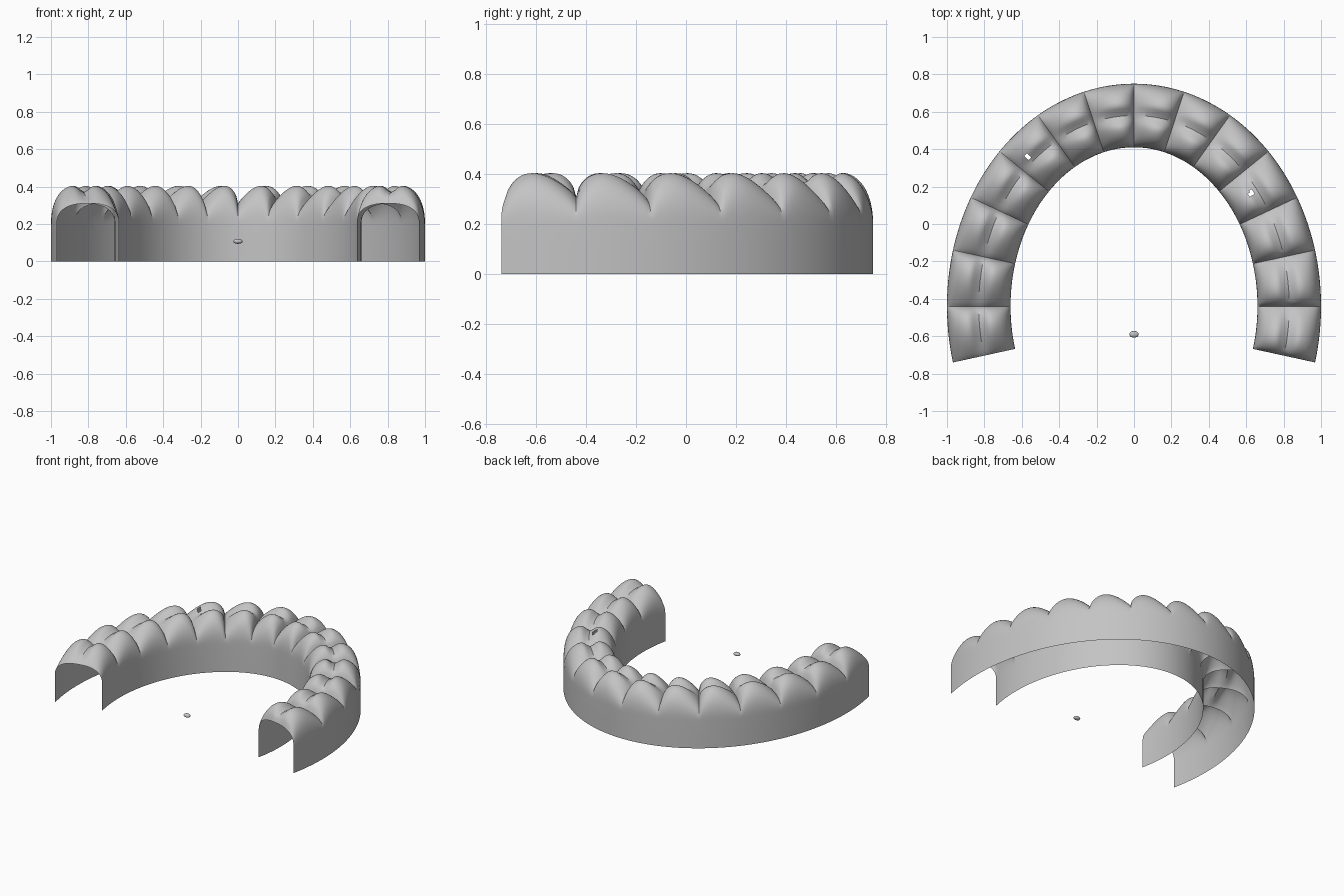
import bpy, bmesh
from math import sin, cos, pi, radians, exp, hypot, copysign

cube = bpy.data.objects.get("Cube")
if cube:
    bpy.data.objects.remove(cube, do_unlink=True)

# Single grey material
grey = bpy.data.materials.new("plain_grey")
grey.use_nodes = True
colour = (0.55, 0.55, 0.55, 1)
grey.diffuse_color = colour
grey.node_tree.nodes["Principled BSDF"].inputs["Base Color"].default_value = colour

TEETH, SEGS, RING = 14, 24, 40
A, B, CY = 0.83, 1.02, -0.44          # centre line ellipse
HALF, WALL = 0.17, 0.2                # half width and straight wall height
HOLES = [(-0.57, 0.36), (0.625, 0.165)]


def arch_point(t, v):
    """Point on the arch at angle t, offset sideways by v half widths."""
    nx, ny = cos(t) / A, sin(t) / B
    n = hypot(nx, ny)
    return A * cos(t) + HALF * v * nx / n, CY + B * sin(t) + HALF * v * ny / n


def section(s):
    """Cross-section (v, z) at fraction s along one tooth."""
    swell = max(0.0, sin(pi * s ** 0.7)) ** 0.8
    height = 0.11 + 0.104 * swell
    pts = [(1, 0), (1, 0.1)]
    for i in range(RING + 1):
        a = pi * i / RING
        v = copysign(abs(cos(a)) ** 0.8, cos(a))
        z = WALL + height * abs(sin(a)) ** 0.8
        z -= 0.045 * swell * exp(-(v / 0.22) ** 2)
        pts.append((v, z))
    return pts + [(-1, 0.1), (-1, 0)]


def make_object(name, bm):
    mesh = bpy.data.meshes.new(name)
    bm.to_mesh(mesh)
    bm.free()
    mesh.materials.append(grey)
    ob = bpy.data.objects.new(name, mesh)
    bpy.context.collection.objects.link(ob)
    bpy.ops.object.select_all(action='DESELECT')
    ob.select_set(True)
    bpy.context.view_layer.objects.active = ob
    bpy.ops.object.shade_smooth_by_angle(angle=radians(35))
    return ob


# Open shell of the dental arch, lofted tooth by tooth
bm = bmesh.new()
rows = []
for k in range(TEETH * SEGS + 1):
    t = radians(-15 + 15 * k / SEGS)
    rows.append([bm.verts.new((*arch_point(t, v), z))
                 for v, z in section((k % SEGS) / SEGS)])
for r0, r1 in zip(rows, rows[1:]):
    for i in range(len(r0) - 1):
        bm.faces.new((r0[i], r1[i], r1[i + 1], r0[i + 1]))
bmesh.ops.recalc_face_normals(bm, faces=bm.faces)
top = max(bm.faces, key=lambda f: f.calc_center_median().z)
if top.normal.z < 0:
    bmesh.ops.reverse_faces(bm, faces=bm.faces)

# Two pinholes through the biting surface
gaps = []
for f in bm.faces:
    c = f.calc_center_median()
    if any(max(abs(c.x - x), abs(c.y - y)) < 0.013 for x, y in HOLES):
        gaps.append(f)
bmesh.ops.delete(bm, geom=gaps, context='FACES')
make_object("dental_arch_shell", bm)

# Small flattened bead between the arch ends
bm = bmesh.new()
bmesh.ops.create_uvsphere(bm, u_segments=16, v_segments=10, radius=1)
bmesh.ops.scale(bm, vec=(0.025, 0.018, 0.013), verts=bm.verts)
bmesh.ops.translate(bm, vec=(0, -0.59, 0.107), verts=bm.verts)
make_object("floating_bead", bm)
